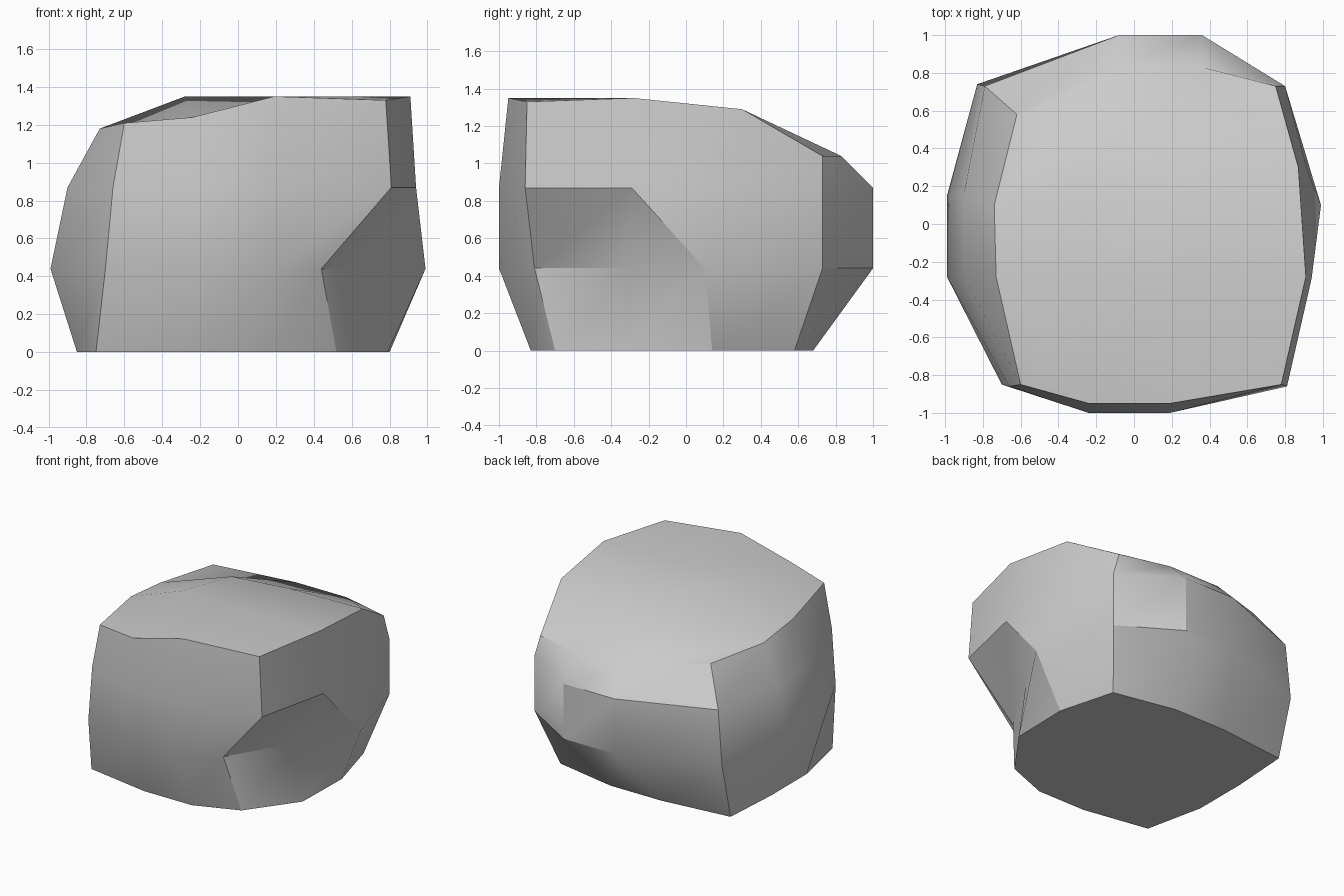
import bpy
import bmesh
from math import radians

default_cube = bpy.data.objects.get("Cube")
if default_cube:
    bpy.data.objects.remove(default_cube, do_unlink=True)

# Plain stone colour
stone = bpy.data.materials.new("stone_grey")
stone.use_nodes = True
stone.diffuse_color = (0.6, 0.6, 0.6, 1)
stone.node_tree.nodes["Principled BSDF"].inputs["Base Color"].default_value = stone.diffuse_color

# Cross-sections, counter-clockwise from the -x front corner, three spans per side
base = [(-.75, -.74), (-.23, -.83), (.18, -.83), (.52, -.70), (.79, -.33), (.80, .14),
        (.68, .58), (.18, .68), (-.26, .68), (-.82, .62), (-.85, .16), (-.85, -.28)]
girth = [(-.70, -.85), (-.24, -1), (.19, -1), (.44, -.81), (.74, -.31), (.99, .10),
         (.80, .73), (.36, 1), (-.08, 1), (-.83, .74), (-.99, .15), (-.99, -.28)]
shoulder = [(-.66, -.86), (-.24, -1), (.19, -1), (.81, -.86), (.94, -.29), (.92, .28),
            (.80, .73), (.36, 1), (-.08, 1), (-.79, .73), (-.90, .16), (-.90, -.28)]
# The rim around the top is uneven, so it carries its own heights
rim = [(-.60, -.85, 1.21), (-.24, -.95, 1.24), (.19, -.95, 1.35), (.78, -.85, 1.33),
       (.91, -.28, 1.35), (.87, .30, 1.29), (.75, .73, 1.04), (.36, .83, 1.04),
       (-.08, .83, 1.04), (-.62, .58, 1.13), (-.74, .10, 1.14), (-.73, -.28, 1.18)]
crown = [(-.28, -.30, 1.35), (.25, -.30, 1.35), (.25, .28, 1.29), (-.25, .28, 1.25)]


def add_loop(bm, points, height=None):
    """Add a loop of points, flat at a height if one is given."""
    return [bm.verts.new(p if height is None else (*p, height)) for p in points]


def bridge(bm, lower, upper, split=None):
    """Join two loops with quads; the split span gets a diagonal crease."""
    count = len(lower)
    for i in range(count):
        j = (i + 1) % count
        if i == split:
            bm.faces.new((lower[i], lower[j], upper[i]))
            bm.faces.new((lower[j], upper[j], upper[i]))
        else:
            bm.faces.new((lower[i], lower[j], upper[j], upper[i]))


bm = bmesh.new()
loops = [add_loop(bm, base, 0), add_loop(bm, girth, .44),
         add_loop(bm, shoulder, .87), add_loop(bm, rim)]

# Flat underside and side walls, with the undercut crease on the +x side
bm.faces.new(reversed(loops[0]))
for level, split in enumerate((None, 4, None)):
    bridge(bm, loops[level], loops[level + 1], split)

# Top: a corner quad and an edge quad per side, then the middle quad
top, middle = loops[3], add_loop(bm, crown)
for side in range(4):
    corner = 3 * side
    here, following = middle[side], middle[(side + 1) % 4]
    bm.faces.new((top[corner - 1], top[corner], top[corner + 1], here))
    bm.faces.new((top[corner + 1], top[corner + 2], following, here))
bm.faces.new(middle)
bmesh.ops.recalc_face_normals(bm, faces=bm.faces)

mesh = bpy.data.meshes.new("boulder")
bm.to_mesh(mesh)
bm.free()
mesh.materials.append(stone)
boulder = bpy.data.objects.new("boulder", mesh)
bpy.context.collection.objects.link(boulder)

# Smooth faces with the hard breaks kept
bpy.ops.object.select_all(action="DESELECT")
boulder.select_set(True)
bpy.context.view_layer.objects.active = boulder
bpy.ops.object.shade_smooth_by_angle(angle=radians(30))
